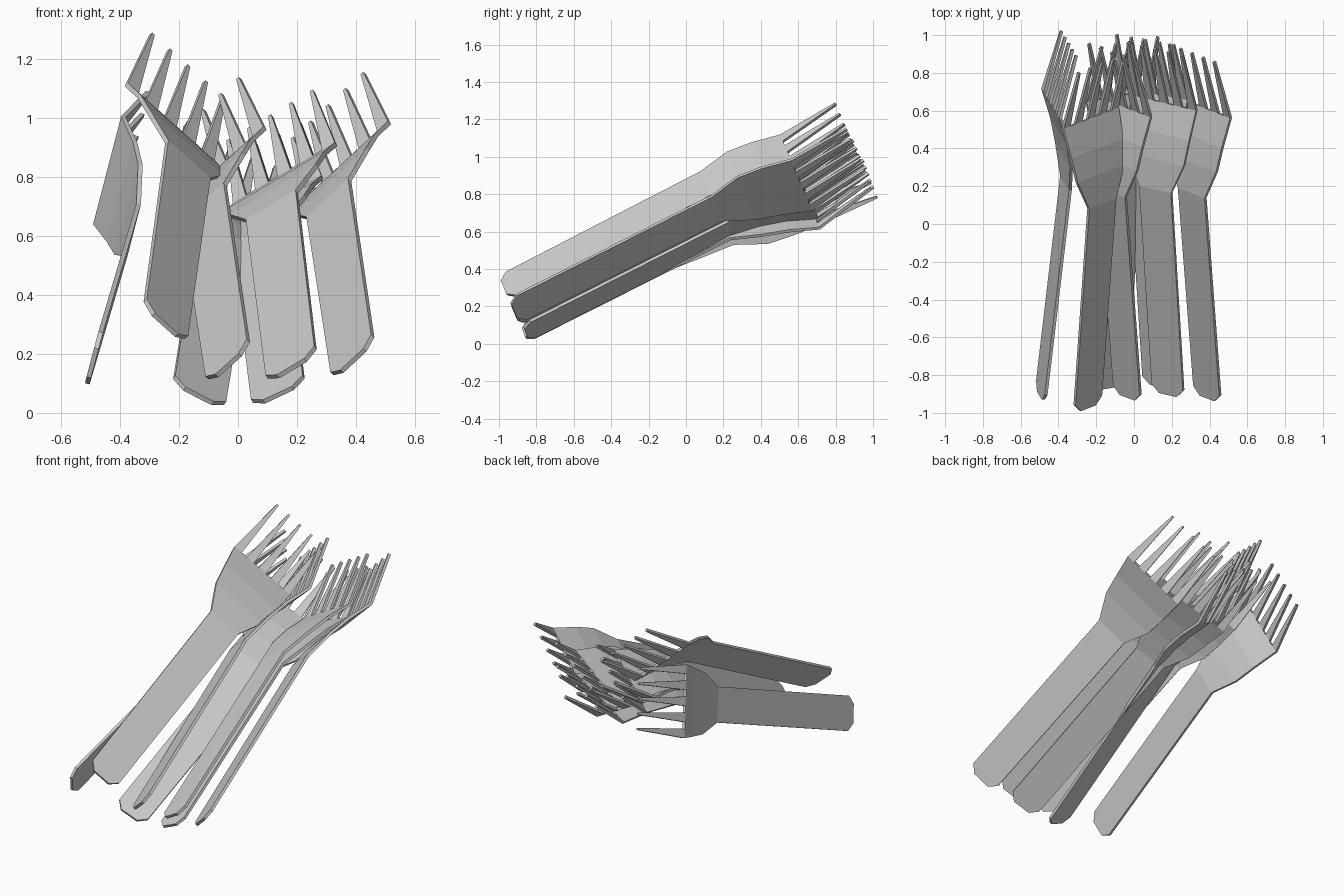
import bpy, bmesh, math
from mathutils import Vector, Matrix

if "Cube" in bpy.data.objects:
    bpy.data.objects.remove(bpy.data.objects["Cube"])

# Fork profile: (distance along, half width, height) from handle end to head end
PROFILE = [(-1.22, .055, 0), (-1.175, .098, 0), (0, .10, 0),
           (.165, .172, -.03), (.30, .19, -.068)]
HEAD_V, HEAD_W, HEAD_N = .455, .205, -.13
TIP_V, TIP_N, TIP_X = .80, -.075, .168
TINES, BASE_HALF, TIP_HALF = 5, .026, .006
THICK = .016


def fork_mesh():
    bm = bmesh.new()
    # handle and bent head
    rows = [[bm.verts.new((s * w, v, n)) for s in (-1, 1)] for v, w, n in PROFILE]
    for a, b in zip(rows, rows[1:]):
        bm.faces.new((a[0], a[1], b[1], b[0]))
    # tapering tines
    edge = []
    for i in range(TINES):
        t = i / (TINES - 1) * 2 - 1
        c = t * (HEAD_W - BASE_HALF)
        base = [bm.verts.new((c + s * BASE_HALF, HEAD_V, HEAD_N)) for s in (-1, 1)]
        tip = [bm.verts.new((t * TIP_X + s * TIP_HALF, TIP_V, TIP_N)) for s in (-1, 1)]
        bm.faces.new((base[0], base[1], tip[1], tip[0]))
        edge += base
    bm.faces.new([rows[-1][0], rows[-1][1]] + edge[::-1])
    bm.normal_update()
    me = bpy.data.meshes.new("fork")
    bm.to_mesh(me)
    bm.free()
    return me


mesh = fork_mesh()


def place_fork(name, neck, direction, roll):
    v = Vector(direction).normalized()
    u0 = v.cross(Vector((0, 0, 1))).normalized()
    n0 = u0.cross(v)
    r = math.radians(roll)
    u = u0 * math.cos(r) + n0 * math.sin(r)
    n = u.cross(v)
    rot = Matrix((u, v, n)).transposed().to_4x4()
    ob = bpy.data.objects.new(name, mesh)
    bpy.context.collection.objects.link(ob)
    ob.matrix_world = Matrix.Translation(neck) @ rot
    m = ob.modifiers.new("thickness", 'SOLIDIFY')
    m.thickness = THICK
    m.offset = 0


# Bundle of forks: neck centre, handle direction, roll in degrees
FORKS = [
    ((-.36, .217, .62), (.13, 1.10, .44), -106),
    ((-.17, .11, .855), (.075, 1.05, .54), -46),
    ((-.045, .22, .605), (.085, 1.05, .53), -30),
    ((-.115, .17, .71), (-.08, 1.05, .53), 46),
    ((.07, .23, .61), (-.065, 1.05, .53), 28),
    ((.115, .185, .70), (-.065, 1.05, .53), 34),
    ((.308, .166, .725), (-.08, 1.05, .53), 47),
]
for i, f in enumerate(FORKS):
    place_fork(f"fork_{i + 1}", *f)
